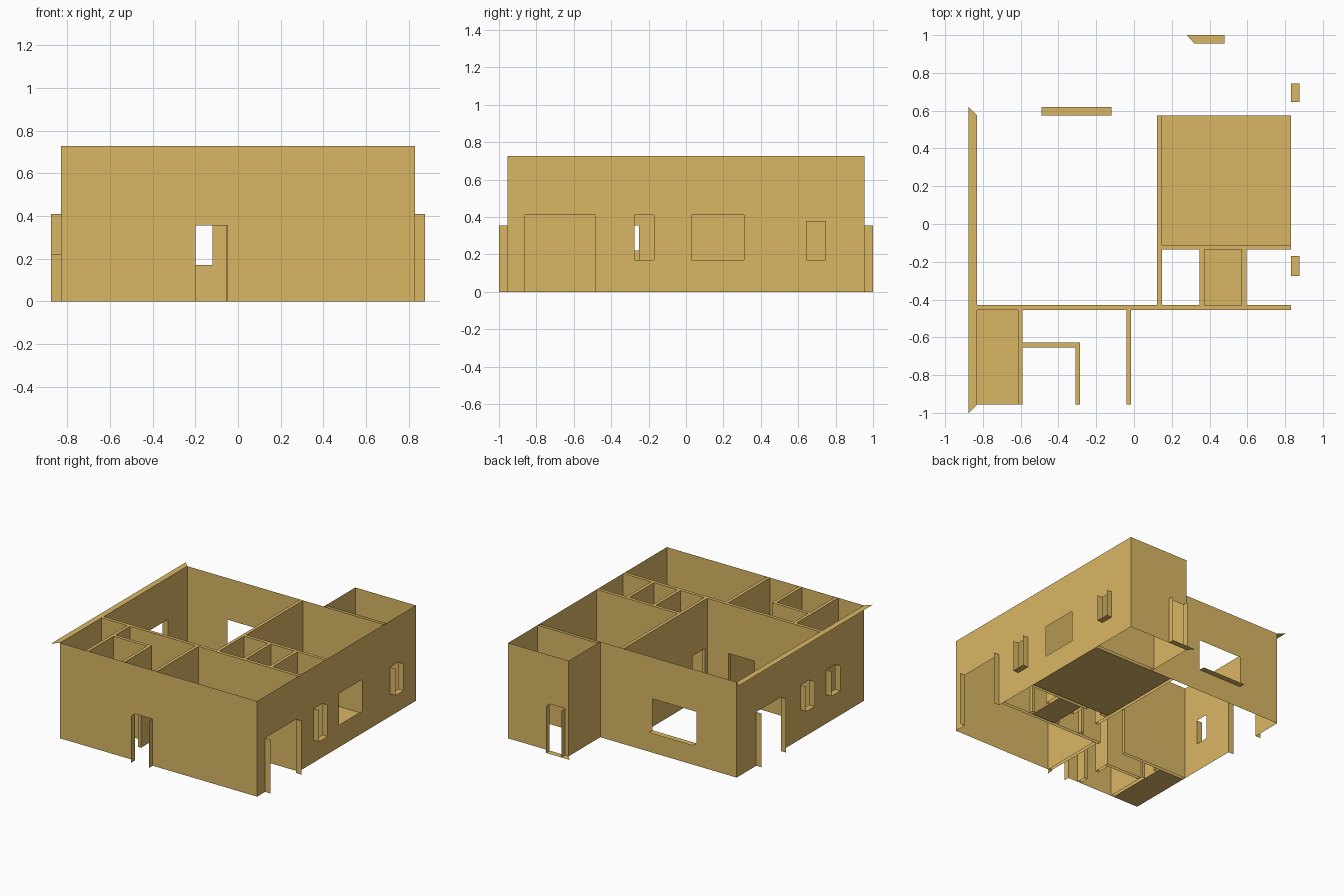
import bpy, bmesh

if "Cube" in bpy.data.objects:
    bpy.data.objects.remove(bpy.data.objects["Cube"])

H = 0.727   # wall height
T = 0.045   # depth of outer wall openings
t = 0.025   # inner wall thickness


def finish(name, bm):
    bmesh.ops.remove_doubles(bm, verts=bm.verts, dist=1e-5)
    bmesh.ops.dissolve_limit(bm, angle_limit=0.01, verts=bm.verts, edges=bm.edges)
    me = bpy.data.meshes.new(name)
    bm.to_mesh(me)
    bm.free()
    ob = bpy.data.objects.new(name, me)
    bpy.context.collection.objects.link(ob)
    mat = bpy.data.materials.get("wall_tan")
    if not mat:
        mat = bpy.data.materials.new("wall_tan")
        mat.diffuse_color = (0.70, 0.47, 0.13, 1)
        mat.use_nodes = True
        mat.node_tree.nodes["Principled BSDF"].inputs["Base Color"].default_value = mat.diffuse_color
    me.materials.append(mat)


def face(bm, pts):
    return bm.faces.new([bm.verts.new(p) for p in pts])


def point(axis, c, a, z):
    return (c, a, z) if axis == 'x' else (a, c, z)


def panel(bm, axis, c, a0, a1, holes, flip):
    # upright sheet split around its rectangular holes
    A = sorted({a0, a1, *[v for h in holes for v in h[:2]]})
    Z = sorted({0, H, *[v for h in holes for v in h[2:4]]})
    for p, q in zip(A, A[1:]):
        for r, s in zip(Z, Z[1:]):
            m, n = (p + q) / 2, (r + s) / 2
            if any(h[0] < m < h[1] and h[2] < n < h[3] for h in holes):
                continue
            pts = [point(axis, c, *v) for v in ((p, r), (q, r), (q, s), (p, s))]
            face(bm, pts[::-1] if flip else pts)


def reveals(bm, axis, c, d, holes):
    # jambs (j), sills (s) and heads (h) from plane c to plane d
    for a, b, lo, hi, parts in holes:
        lines = []
        if 'j' in parts:
            lines += [((a, lo), (a, hi)), ((b, hi), (b, lo))]
        if 's' in parts:
            lines.append(((b, lo), (a, lo)))
        if 'h' in parts:
            lines.append(((a, hi), (b, hi)))
        for u, v in lines:
            face(bm, [point(axis, c, *u), point(axis, c, *v),
                      point(axis, d, *v), point(axis, d, *u)])


def outer(name, axis, c, a0, a1, holes=(), out=1):
    bm = bmesh.new()
    panel(bm, axis, c, a0, a1, holes, (axis == 'x') != (out > 0))
    reveals(bm, axis, c, c + out * T, holes)
    finish(name, bm)


def inner(name, axis, c, a0, a1, doors=(), end=False, cap=True):
    bm = bmesh.new()
    holes = [(a, b, 0, 0.355, 'jh') for a, b in doors]
    panel(bm, axis, c, a0, a1, holes, axis == 'x')
    panel(bm, axis, c + t, a0, a1, holes, axis == 'y')
    reveals(bm, axis, c, c + t, holes)
    if cap:
        face(bm, [point(axis, *v, H) for v in ((c, a0), (c + t, a0), (c + t, a1), (c, a1))])
    if end:
        face(bm, [point(axis, u, a1, z) for u, z in ((c, 0), (c + t, 0), (c + t, H), (c, H))])
    finish(name, bm)


def flat(name, z, pts):
    bm = bmesh.new()
    face(bm, [(x, y, z) for x, y in pts])
    finish(name, bm)


# outer walls
outer("front_wall", 'y', -0.955, -0.83, 0.83, [(-0.2, -0.05, 0, 0.355, 'j')], -1)
outer("right_wall", 'x', 0.83, -0.955, 0.955, [
    (-0.86, -0.485, 0, 0.41, 'j'), (-0.275, -0.17, 0.17, 0.41, 'js'),
    (0.03, 0.31, 0.17, 0.41, ''), (0.645, 0.745, 0.17, 0.375, 'js')])
outer("left_wall", 'x', -0.83, -0.955, 0.575, [
    (-0.61, -0.5, 0.22, 0.41, 'js'), (-0.3, -0.195, 0.22, 0.41, 'js'),
    (0.045, 0.34, 0, 0.41, 'j')], -1)
outer("back_wall", 'y', 0.575, -0.83, 0.32, [(-0.49, -0.12, 0.17, 0.41, 's')])
outer("extension_back_wall", 'y', 0.955, 0.32, 0.83, [(0.35, 0.48, 0, 0.355, 'j')])
outer("extension_side_wall", 'x', 0.32, 0.575, 0.955, out=-1)
inner("extension_dividing_wall", 'y', 0.575, 0.32, 0.83, cap=False)

# mitred wall cap and back doorstep
flat("left_wall_cap", H, [(-0.875, -1), (-0.83, -0.955), (-0.83, 0.575), (-0.875, 0.62)])
flat("back_doorstep", 0, [(0.32, 0.955), (0.48, 0.955), (0.48, 1), (0.28, 1)])

# inner walls
inner("cross_wall", 'y', -0.455, -0.83, 0.83, [(-0.275, -0.055)])
inner("bedroom_wall", 'x', -0.615, -0.955, -0.455, [(-0.61, -0.49)])
inner("bathroom_back_wall", 'y', -0.653, -0.59, -0.285, end=True)
inner("bathroom_side_wall", 'x', -0.31, -0.955, -0.653, [(-0.88, -0.76)])
inner("hall_wall", 'x', -0.04, -0.955, -0.455)
inner("living_room_wall", 'x', 0.122, -0.43, 0.575, [(-0.4, -0.25)])
inner("passage_wall", 'y', -0.135, 0.147, 0.83, [(0.2, 0.32)])
inner("store_wall_left", 'x', 0.347, -0.43, -0.135, [(-0.4, -0.25)])
inner("store_wall_right", 'x', 0.57, -0.43, -0.135, [(-0.4, -0.25)])

# floors
for name, x0, x1, y0, y1 in (("bedroom_floor", -0.83, -0.615, -0.955, -0.455),
                             ("kitchen_floor", 0.147, 0.83, -0.11, 0.575),
                             ("store_floor", 0.372, 0.57, -0.43, -0.135)):
    flat(name, 0, [(x0, y0), (x1, y0), (x1, y1), (x0, y1)])
